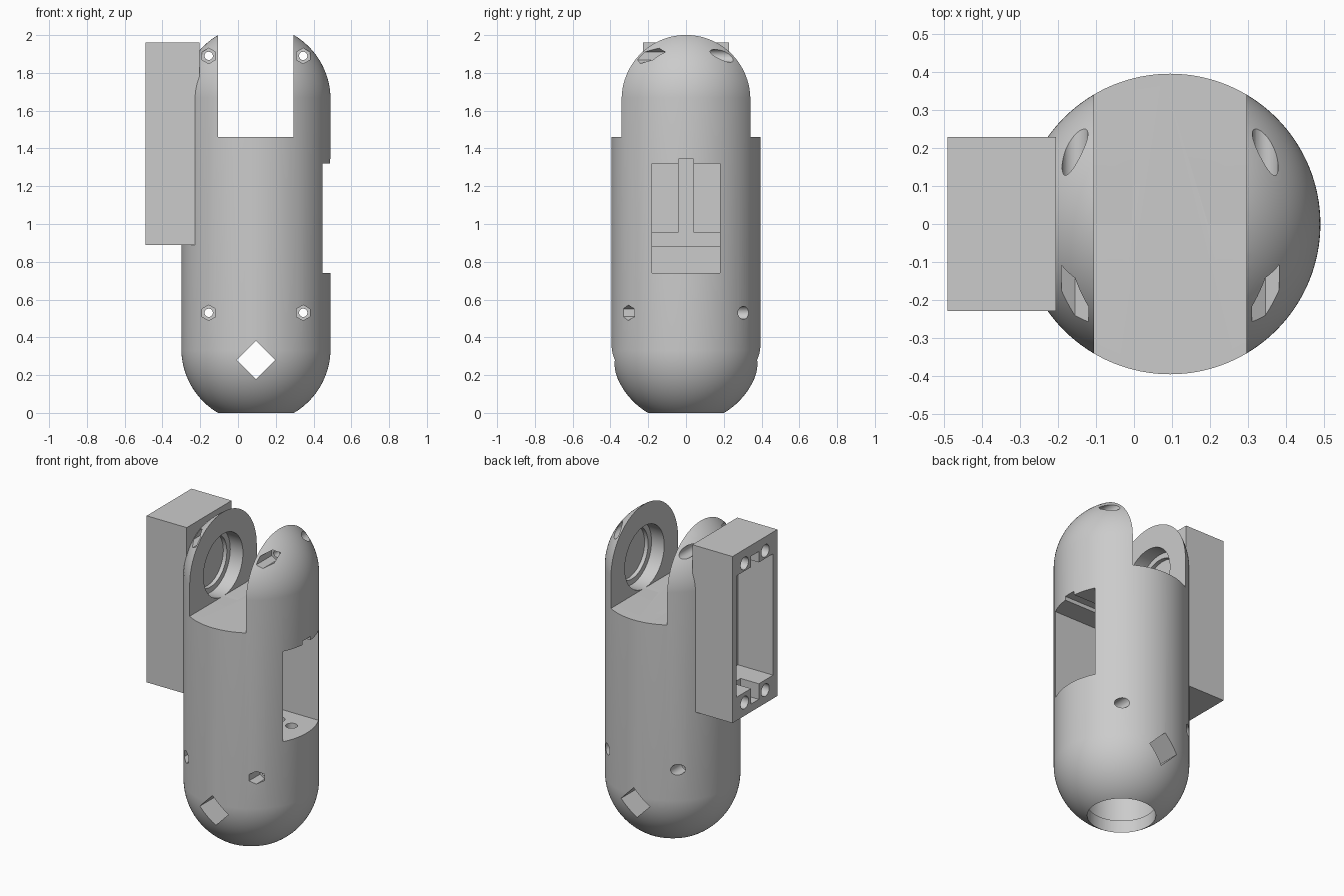
import bpy, math
from mathutils import Matrix, Vector

if "Cube" in bpy.data.objects:
    bpy.data.objects.remove(bpy.data.objects["Cube"])

CX = 0.095            # axis of the round body
R = 0.395             # body radius
LOW, HIGH = 0.34, 1.66  # centres of the two domed ends

grey = bpy.data.materials.new("plain grey")
grey.use_nodes = True
grey.diffuse_color = (0.6, 0.6, 0.6, 1)
grey.node_tree.nodes["Principled BSDF"].inputs["Base Color"].default_value = (0.6, 0.6, 0.6, 1)


def box(name, x, y, z):
    """Box from (min, max) pairs."""
    bpy.ops.mesh.primitive_cube_add(size=1)
    ob = bpy.context.object
    ob.name = name
    mid = [(a + b) / 2 for a, b in (x, y, z)]
    size = [b - a for a, b in (x, y, z)]
    ob.data.transform(Matrix.Translation(mid) @ Matrix.Diagonal((*size, 1)))
    return ob


def rod(name, start, end, r, sides=48):
    """Prism or cylinder between two points."""
    start, end = Vector(start), Vector(end)
    d = end - start
    bpy.ops.mesh.primitive_cylinder_add(vertices=sides, radius=r, depth=d.length)
    ob = bpy.context.object
    ob.name = name
    turn = {0: Matrix.Rotation(math.pi / 2, 4, "Y"),
            1: Matrix.Rotation(math.pi / 2, 4, "X"),
            2: Matrix.Identity(4)}[max(range(3), key=lambda i: abs(d[i]))]
    ob.data.transform(Matrix.Translation((start + end) / 2) @ turn)
    return ob


def combine(target, tool, op="DIFFERENCE"):
    mod = target.modifiers.new(tool.name, "BOOLEAN")
    mod.operation, mod.solver, mod.object = op, "EXACT", tool
    bpy.ops.object.select_all(action="DESELECT")
    bpy.context.view_layer.objects.active = target
    target.select_set(True)
    bpy.ops.object.modifier_apply(modifier=mod.name)
    bpy.data.objects.remove(tool)


# Capsule body: a sphere stretched at its equator
bpy.ops.mesh.primitive_uv_sphere_add(segments=128, ring_count=65, radius=R)
body = bpy.context.object
body.name = "capsule_housing"
for v in body.data.vertices:
    v.co.z += HIGH if v.co.z > 0 else LOW
    v.co.x += CX

# Rectangular motor case on the side
combine(body, box("side_case", (-0.49, -0.205), (-0.228, 0.228), (0.89, 1.96)), "UNION")

# Fork slot through the top
combine(body, box("fork_slot", (CX - 0.2, CX + 0.2), (-1, 1), (1.46, 2.5)))

# Stepped bearing seats in both fork arms
for s in (-1, 1):
    for r, depth in ((0.2, 0.09), (0.165, 0.115)):
        combine(body, rod("bearing_seat", (CX + s * 0.1, 0, HIGH),
                          (CX + s * (0.2 + depth), 0, HIGH), r, 64))

# Round opening and cavity in the bottom
combine(body, rod("bottom_opening", (CX, 0, -0.2), (CX, 0, 0.6), 0.2, 96))
combine(body, rod("bottom_cavity", (CX, 0, 0.08), (CX, 0, 0.6), 0.215, 96))

# Diamond window from front to back
combine(body, rod("diamond_window", (CX, -1, 0.28), (CX, 1, 0.28), 0.102, 4))

# Clamp screws: hex nut pocket in front, bore, round head pocket behind
for s in (-1, 1):
    for z, nut, head in ((0.53, -0.22, 0.22), (1.89, -0.1, 0.1)):
        x = CX + s * 0.25
        combine(body, rod("nut_pocket", (x, -1, z), (x, nut, z), 0.041, 6))
        combine(body, rod("screw_bore", (x, -1, z), (x, 1, z), 0.022, 24))
        combine(body, rod("head_pocket", (x, head, z), (x, 1, z), 0.034, 32))

# Side bay with an upright groove and a cross groove in its back wall
combine(body, box("side_bay", (0, 1), (-0.18, 0.18), (0.74, 1.32)))
combine(body, box("upright_groove", (-0.06, 1), (-0.04, 0.04), (0.9, 1.345)))
combine(body, box("cross_groove", (-0.06, 0.1), (-0.18, 0.18), (0.88, 0.955)))
for x, y in ((0.36, 0.03), (0.25, 0.06)):
    combine(body, rod("cable_hole", (x, y, 0.62), (x, y, 0.8), 0.035, 24))

# Motor recess, wire slot and corner screw holes in the case
combine(body, box("motor_recess", (-0.6, -0.24), (-0.185, 0.185), (1.04, 1.82)))
combine(body, box("wire_slot", (-0.6, -0.36), (-0.04, 0.04), (0.94, 1.89)))
for y in (-0.105, 0.105):
    for z in (0.975, 1.87):
        combine(body, rod("case_screw_hole", (-0.6, y, z), (-0.3, y, z), 0.04, 24))

# Finish
body.data.materials.clear()
body.data.materials.append(grey)
for p in body.data.polygons:
    p.material_index = 0
bpy.ops.object.select_all(action="DESELECT")
body.select_set(True)
bpy.context.view_layer.objects.active = body
bpy.ops.object.shade_smooth_by_angle(angle=math.radians(30))
